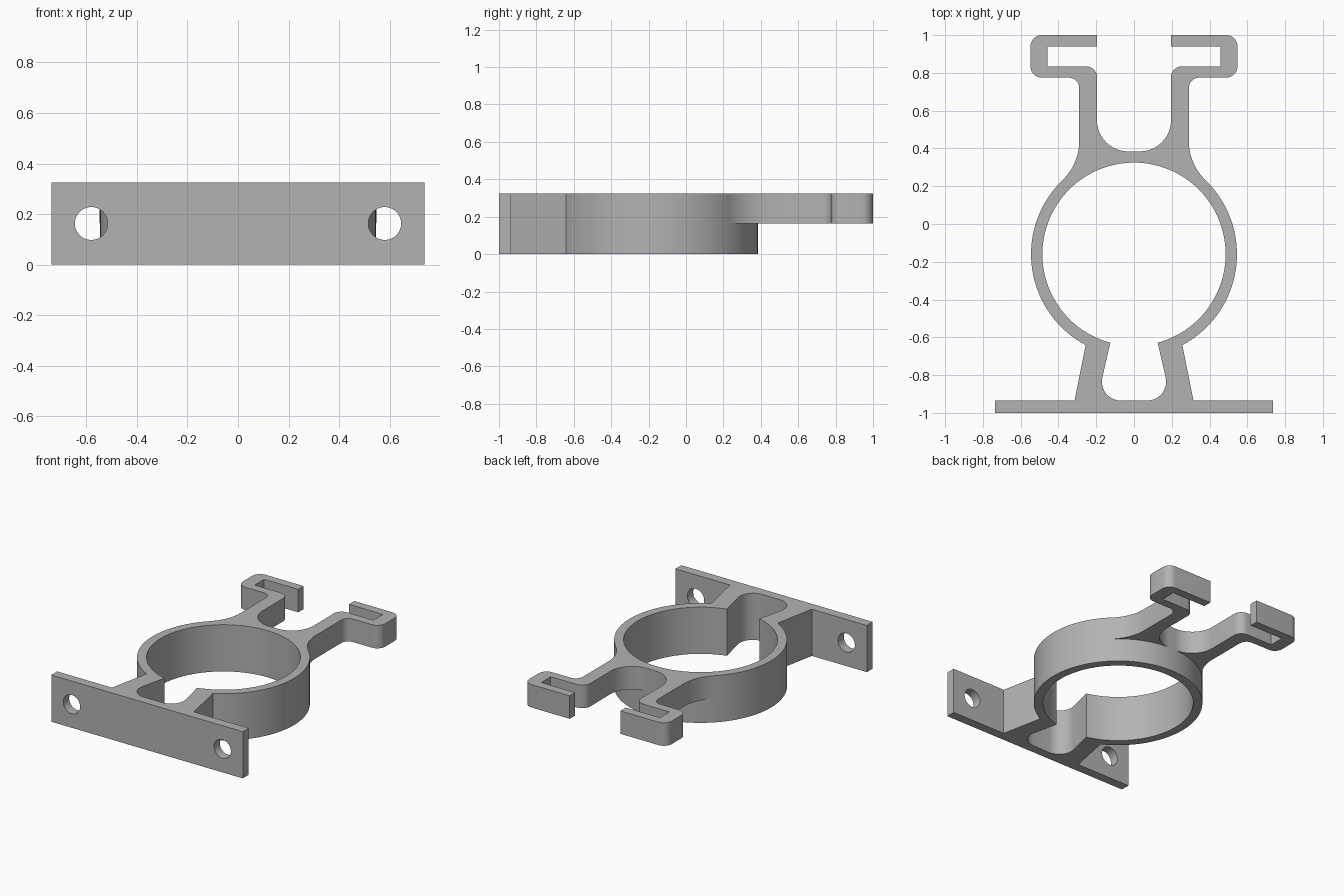
import bpy
import bmesh
from math import sin, cos, radians, pi
from mathutils import Matrix

HEIGHT = 0.325
ARM_BASE = 0.165
RING_Y = -0.16
OUTER, INNER = 0.545, 0.485

if "Cube" in bpy.data.objects:
    bpy.data.objects.remove(bpy.data.objects["Cube"], do_unlink=True)

grey = bpy.data.materials.new("matt grey")
grey.use_nodes = True
grey.diffuse_color = (0.45, 0.45, 0.45, 1)
grey.node_tree.nodes["Principled BSDF"].inputs["Base Color"].default_value = grey.diffuse_color


def arc(cx, cy, r, start, end, steps=8):
    """Points along a circular arc, angles in degrees."""
    angles = [radians(start + (end - start) * i / steps) for i in range(steps + 1)]
    return [(cx + r * cos(a), cy + r * sin(a)) for a in angles]


def add_object(name, bm):
    mesh = bpy.data.meshes.new(name)
    bmesh.ops.recalc_face_normals(bm, faces=bm.faces)
    bm.to_mesh(mesh)
    bm.free()
    mesh.materials.append(grey)
    obj = bpy.data.objects.new(name, mesh)
    bpy.context.collection.objects.link(obj)
    return obj


def mirrored_prism(name, outline, z0, z1):
    """Extrude a half outline upwards and mirror it across x = 0."""
    bm = bmesh.new()
    base = bm.faces.new([bm.verts.new((x, y, z0)) for x, y in outline])
    top = bmesh.ops.extrude_face_region(bm, geom=[base], use_keep_orig=True)
    moved = [v for v in top["geom"] if isinstance(v, bmesh.types.BMVert)]
    bmesh.ops.translate(bm, verts=moved, vec=(0, 0, z1 - z0))
    seam = [f for f in bm.faces if all(abs(v.co.x) < 1e-5 for v in f.verts)]
    bmesh.ops.delete(bm, geom=seam, context='FACES_ONLY')
    geom = bm.verts[:] + bm.edges[:] + bm.faces[:]
    bmesh.ops.mirror(bm, geom=geom, axis='X', merge_dist=1e-4)
    return add_object(name, bm)


# Split ring, its two feet and the mounting plate
body_outline = (
    [(0, -1), (0.737, -1), (0.737, -0.935), (0.315, -0.935)]
    + arc(0, RING_Y, OUTER, -62, 90, 48)
    + arc(0, RING_Y, INNER, 90, -75, 52)
    + arc(0.07, -0.835, 0.1, 12, -90, 10)
    + [(0, -0.935)]
)
bracket = mirrored_prism("clamp_bracket", body_outline, 0, HEIGHT)

# Forked arms with hooked ends, only in the upper half of the height
arm_outline = (
    arc(0.578, 0.44, 0.288, 226, 180, 12)
    + arc(0.345, 0.72, 0.055, 180, 90)
    + arc(0.488, 0.835, 0.06, -90, 0)
    + arc(0.488, 0.94, 0.06, 0, 90)
    + [(0.195, 1), (0.195, 0.94), (0.457, 0.94), (0.457, 0.835)]
    + arc(0.255, 0.775, 0.06, 90, 180)
    + arc(0.03, 0.55, 0.166, 0, -92, 16)
    + arc(0, RING_Y, 0.515, 87, 47, 12)
)
arms = mirrored_prism("hook_arms", arm_outline, ARM_BASE, HEIGHT)

# Screw holes through the plate
bm = bmesh.new()
for side in (-1, 1):
    place = Matrix.Translation((side * 0.58, -0.96, 0.163)) @ Matrix.Rotation(pi / 2, 4, 'X')
    bmesh.ops.create_cone(bm, cap_ends=True, segments=40, radius1=0.065,
                          radius2=0.065, depth=0.2, matrix=place)
holes = add_object("screw_hole_cutter", bm)

# Join the parts and cut the holes
bpy.ops.object.select_all(action='DESELECT')
bpy.context.view_layer.objects.active = bracket
bracket.select_set(True)
for tool, operation in ((arms, 'UNION'), (holes, 'DIFFERENCE')):
    tool.hide_render = True
    mod = bracket.modifiers.new(tool.name, 'BOOLEAN')
    mod.operation = operation
    mod.solver = 'EXACT'
    mod.object = tool
    bpy.ops.object.modifier_apply(modifier=mod.name)
    bpy.data.objects.remove(tool, do_unlink=True)

bpy.ops.object.shade_smooth_by_angle(angle=radians(30))
